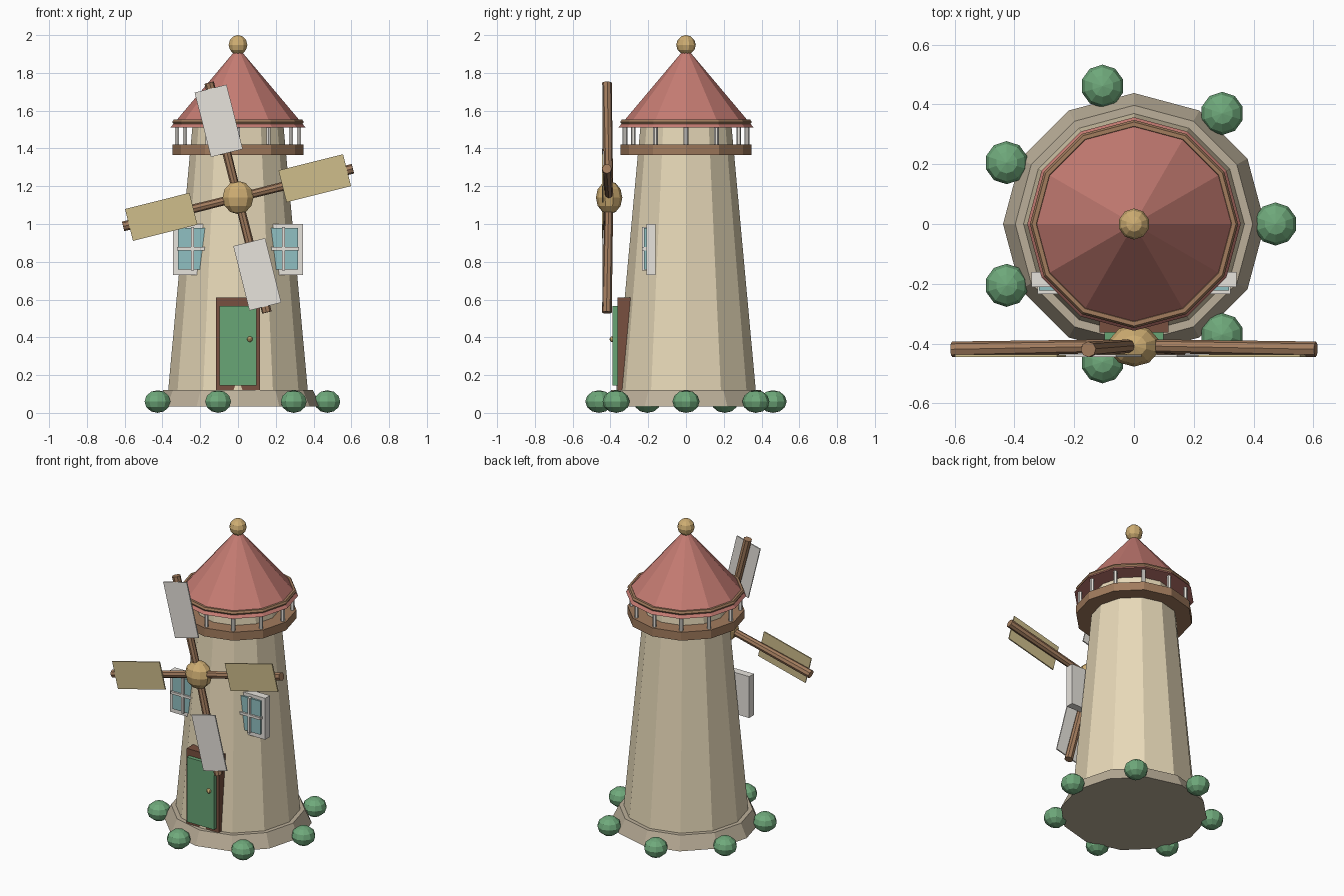
import bpy, bmesh
from math import sin, cos, pi, radians
from mathutils import Vector, Matrix

if "Cube" in bpy.data.objects:
    bpy.data.objects.remove(bpy.data.objects["Cube"])

def material(name, r, g, b):
    m = bpy.data.materials.new(name)
    m.diffuse_color = (r, g, b, 1)
    m.use_nodes = True
    m.node_tree.nodes["Principled BSDF"].inputs["Base Color"].default_value = m.diffuse_color
    return m

STONE = material("stone", .50, .43, .32)
PLASTER = material("plaster", .80, .69, .48)
WOOD = material("wood", .36, .20, .11)
ROOF = material("roof_red", .56, .20, .17)
BRASS = material("ochre", .62, .42, .17)
WHITE = material("white", .80, .77, .72)
CANVAS = material("canvas", .62, .51, .26)
FRAME = material("door_brown", .19, .08, .05)
GREEN = material("door_green", .14, .38, .18)
LEAF = material("leaf", .16, .40, .20)
GLASS = material("glass", .28, .53, .54)

def finish(name, bm, mat):
    bmesh.ops.recalc_face_normals(bm, faces=bm.faces)
    me = bpy.data.meshes.new(name)
    bm.to_mesh(me)
    bm.free()
    me.materials.append(mat)
    ob = bpy.data.objects.new(name, me)
    bpy.context.collection.objects.link(ob)
    return ob

def lathe(name, profile, mat, sides=12, loop=False):
    """Turn (radius, z) points about z; capped, or a closed ring if loop."""
    bm = bmesh.new()
    rings = [[bm.verts.new((r * cos(2 * pi * i / sides), r * sin(2 * pi * i / sides), z))
              for i in range(sides)] for r, z in profile]
    pairs = list(zip(rings, rings[1:]))
    if loop:
        pairs.append((rings[-1], rings[0]))
    else:
        bm.faces.new(rings[0])
        bm.faces.new(rings[-1])
    for a, b in pairs:
        for i in range(sides):
            j = (i + 1) % sides
            bm.faces.new((a[i], a[j], b[j], b[i]))
    return finish(name, bm, mat)

def box(name, lo, hi, mat):
    lo, hi = Vector(lo), Vector(hi)
    bm = bmesh.new()
    bmesh.ops.create_cube(bm, size=1, matrix=Matrix.Translation((lo + hi) / 2)
                          @ Matrix.Diagonal((*(hi - lo), 1)))
    return finish(name, bm, mat)

def ball(name, loc, scale, mat, seg=10, rings=6):
    bm = bmesh.new()
    bmesh.ops.create_uvsphere(bm, u_segments=seg, v_segments=rings, radius=1,
                              matrix=Matrix.Translation(loc) @ Matrix.Diagonal((*scale, 1)))
    return finish(name, bm, mat)

def rod(name, a, b, r1, r2, mat, sides=8):
    a, b = Vector(a), Vector(b)
    d = b - a
    rot = d.to_track_quat('Z', 'Y').to_matrix().to_4x4()
    bm = bmesh.new()
    bmesh.ops.create_cone(bm, cap_ends=True, segments=sides, radius1=r1, radius2=r2,
                          depth=d.length, matrix=Matrix.Translation((a + b) / 2) @ rot)
    return finish(name, bm, mat)

# Tower body
lathe("plinth", [(.438, .033), (.397, .12)], STONE)
lathe("tower", [(.375, .06), (.24, 1.53)], PLASTER)

# Balcony
lathe("balcony_deck", [(.347, 1.365), (.347, 1.42)], WOOD)
for i in range(12):
    x, y = .323 * cos(i * pi / 6), .323 * sin(i * pi / 6)
    rod(f"railing_post_{i}", (x, y, 1.415), (x, y, 1.54), .012, .012, WHITE, 6)
lathe("handrail", [(.334 + .014 * cos(k * pi / 3), 1.54 + .014 * sin(k * pi / 3))
                   for k in range(6)], WOOD, loop=True)

# Roof and finial
lathe("roof", [(.357, 1.512), (.02, 1.912)], ROOF)
ball("finial", (0, 0, 1.948), (.052, .052, .052), BRASS, 10, 6)

# Door
box("door_frame", (-.116, -.363, .12), (.116, -.25, .61), FRAME)
box("door", (-.098, -.388, .145), (.098, -.34, .567), GREEN)
ball("door_knob", (.063, -.39, .39), (.015, .015, .015), BRASS, 8, 6)

# Windows
for side, s in (("left", -1), ("right", 1)):
    def pane(name, cx, hx, y0, y1, z0, z1, mat):
        box(f"{side}_window_{name}", (s * cx - hx, y0, z0), (s * cx + hx, y1, z1), mat)
    pane("frame", .24, .103, -.21, -.161, .73, 1.0, WHITE)
    pane("glass", .24, .077, -.222, -.19, .76, .978, GLASS)
    pane("upright_bar", .24, .008, -.234, -.2, .755, .983, WHITE)
    pane("cross_bar", .24, .083, -.234, -.2, .861, .877, WHITE)

# Sails
HUB = Vector((0, -.407, 1.14))
ball("hub", HUB, (.086, .07, .088), BRASS, 10, 6)
for i in range(4):
    a = radians(14.1 + 90 * i)
    d = Vector((cos(a), 0, sin(a)))
    rod(f"sail_arm_{i}", HUB, HUB + d * .627 + Vector((0, -.012, 0)), .022, .026, WOOD)
    sail = box(f"sail_{i}", (.243, -.004, -.087), (.595, .004, .087), WHITE if i % 2 else CANVAS)
    sail.data.transform(Matrix.Translation((0, -.44, HUB.z)) @ Matrix.Rotation(-a, 4, 'Y'))

# Bushes
for i in range(7):
    a = 2 * pi * i / 7
    ball(f"bush_{i}", (.473 * cos(a), .473 * sin(a), .06), (.072, .072, .06), LEAF, 10, 6)
